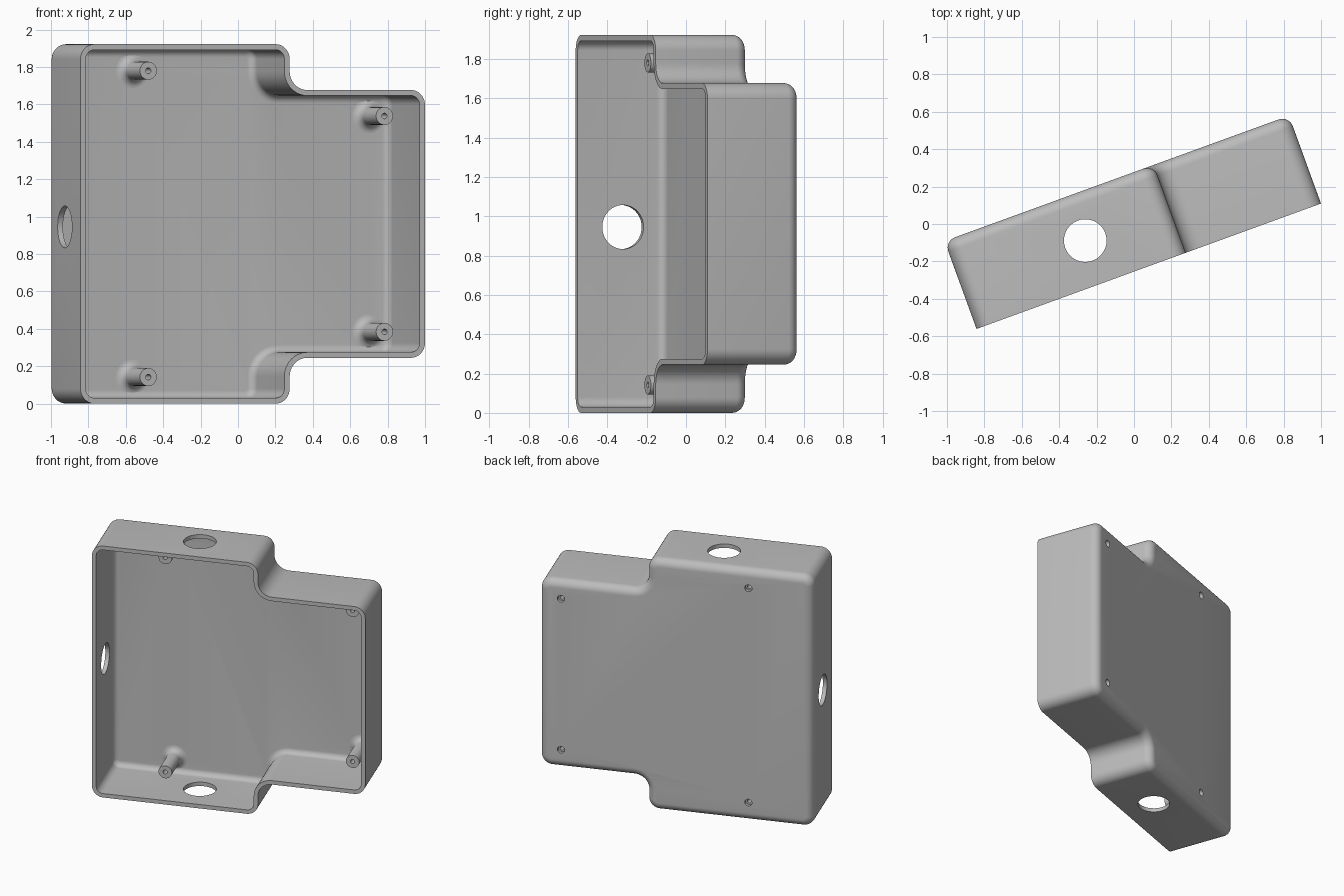
import bpy, bmesh, math
from mathutils import Matrix, Vector

cube = bpy.data.objects.get("Cube")
if cube:
    bpy.data.objects.remove(cube, do_unlink=True)

# Local frame: x along the box, y from open rim to back, z up; then turned into place
LENGTH, DEPTH, HEIGHT = 1.96, 0.50, 1.922
STEP_X, STEP_Z = 1.19, 0.245
WALL, BACK_ROUND, FLOOR_ROUND = 0.03, 0.06, 0.04
FLOOR = DEPTH - WALL
PLACE = Matrix.Translation((-0.842, -0.561, 0)) @ Matrix.Rotation(math.radians(20), 4, 'Z')

grey = bpy.data.materials.new("grey plastic")
grey.use_nodes = True
grey.diffuse_color = (0.5, 0.5, 0.5, 1)
grey.node_tree.nodes["Principled BSDF"].inputs["Base Color"].default_value = (0.5, 0.5, 0.5, 1)


def finish(bm, name):
    bmesh.ops.recalc_face_normals(bm, faces=bm.faces)
    mesh = bpy.data.meshes.new(name)
    bm.to_mesh(mesh)
    bm.free()
    mesh.transform(PLACE)
    mesh.materials.append(grey)
    obj = bpy.data.objects.new(name, mesh)
    bpy.context.collection.objects.link(obj)
    return obj


def activate(obj):
    bpy.ops.object.select_all(action='DESELECT')
    obj.select_set(True)
    bpy.context.view_layer.objects.active = obj


def smooth(obj):
    activate(obj)
    bpy.ops.object.shade_smooth_by_angle(angle=math.radians(35))


def outline(inset, steps=10):
    """Stepped outline with rounded corners, moved inward by inset."""
    top = HEIGHT - STEP_Z
    corners = [Vector(p) for p in (
        (0, 0), (STEP_X, 0), (STEP_X, STEP_Z), (LENGTH, STEP_Z),
        (LENGTH, top), (STEP_X, top), (STEP_X, HEIGHT), (0, HEIGHT))]
    points = []
    for i, p in enumerate(corners):
        d1 = (p - corners[i - 1]).normalized()
        d2 = (corners[(i + 1) % len(corners)] - p).normalized()
        convex = d1.cross(d2) > 0
        r = 0.08 if convex else 0.1
        centre = p - d1 * r + d2 * r
        r += -inset if convex else inset
        for k in range(steps + 1):
            t = math.pi / 2 * k / steps
            points.append(centre + r * (d1 * math.sin(t) - d2 * math.cos(t)))
    return points


def quarter(wall_inset, floor, r, steps=8):
    """Inset and depth pairs that round a wall into a flat floor."""
    return [(wall_inset + r * (1 - math.cos(a)), floor - r + r * math.sin(a))
            for a in (math.pi / 2 * k / steps for k in range(steps + 1))]


def bridge(bm, rings):
    for a, b in zip(rings, rings[1:]):
        for i in range(len(a)):
            j = (i + 1) % len(a)
            bm.faces.new((a[i], a[j], b[j], b[i]))


# Hollow box: back face, rounded outside, rim, inside walls, rounded floor
sections = quarter(0, DEPTH, BACK_ROUND)[::-1] + [(0, 0), (WALL, 0)]
sections += quarter(WALL, FLOOR, FLOOR_ROUND)
bm = bmesh.new()
rings = [[bm.verts.new((p.x, depth, p.y)) for p in outline(inset)]
         for inset, depth in sections]
bridge(bm, rings)
bm.faces.new(rings[0])
bm.faces.new(rings[-1])
box = finish(bm, "box_shell")

# Cutters: cable holes in the left, top and bottom, screw recesses in the back
post_spots = [(x, z) for x, edge in ((0.466, 0.142), (1.81, 0.384))
              for z in (edge, HEIGHT - edge)]
bm = bmesh.new()


def cutter(centre, axis, radius, length):
    turn = Vector((0, 0, 1)).rotation_difference(Vector(axis)).to_matrix().to_4x4()
    bmesh.ops.create_cone(bm, cap_ends=True, segments=48, radius1=radius, radius2=radius,
                          depth=length, matrix=Matrix.Translation(centre) @ turn)


cutter((0, 0.245, 0.945), (1, 0, 0), 0.112, 0.3)
cutter((0.708, 0.245, HEIGHT / 2), (0, 0, 1), 0.114, HEIGHT + 0.4)
for x, z in post_spots:
    cutter((x, DEPTH, z), (0, 1, 0), 0.026, 0.1)
holes = finish(bm, "hole_cutter")
holes.hide_render = True
activate(box)
mod = box.modifiers.new("holes", 'BOOLEAN')
mod.operation, mod.solver, mod.object = 'DIFFERENCE', 'EXACT', holes
bpy.ops.object.modifier_apply(modifier=mod.name)
bpy.data.objects.remove(holes, do_unlink=True)
smooth(box)

# Screw posts: hollow tubes flaring into the floor
TIP, POST_R, BORE_R, FLARE = 0.22, 0.048, 0.015, 0.045
profile = [(BORE_R, TIP), (POST_R, TIP)]
profile += [(POST_R + inset, depth) for inset, depth in quarter(0, FLOOR, FLARE)]
profile += [(POST_R + FLARE, FLOOR + 0.003), (BORE_R, FLOOR + 0.003), (BORE_R, TIP)]
for n, (x, z) in enumerate(post_spots):
    bm = bmesh.new()
    rings = [[bm.verts.new((x + r * math.cos(a), depth, z + r * math.sin(a)))
              for a in (math.tau * k / 32 for k in range(32))] for r, depth in profile]
    bridge(bm, rings)
    bmesh.ops.remove_doubles(bm, verts=bm.verts, dist=0.0001)
    smooth(finish(bm, f"screw_post_{n + 1}"))
